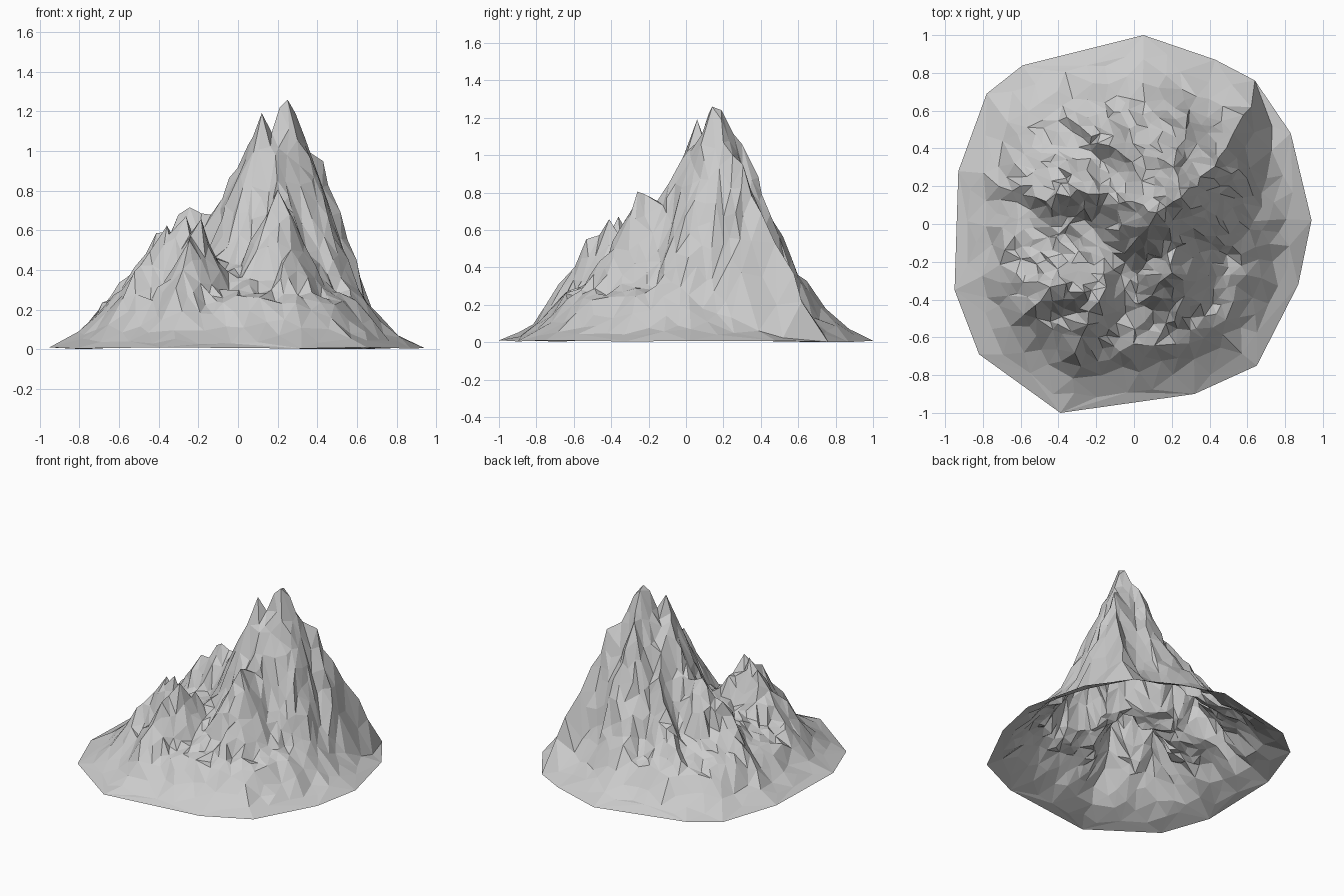
import bpy, bmesh, random
from mathutils import Vector, noise
from mathutils.geometry import delaunay_2d_cdt, intersect_point_line

random.seed(7)
if "Cube" in bpy.data.objects:
    bpy.data.objects.remove(bpy.data.objects["Cube"])

# Outline of the foot, counter-clockwise
RIM = [Vector(p) for p in (
    (.05, 1), (-.59, .84), (-.78, .69), (-.93, .28), (-.95, -.35), (-.82, -.69), (-.39, -1),
    (.32, -.9), (.65, -.75), (.87, -.32), (.94, .02), (.83, .48), (.64, .76), (.43, .87))]

# Crest lines that run down from the summit and the lower peaks
SUMMIT = (.25, .14, 1.26)
CRESTS = [[Vector(p) for p in line] for line in (
    (SUMMIT, (.21, .12, 1.22), (.17, .09, 1.09), (.12, .06, 1.19), (.05, .1, 1.03),
     (-.04, .12, .86), (-.15, .15, .69), (-.25, .17, .73), (-.4, .15, .58), (-.6, .2, .33)),
    (SUMMIT, (.2, -.02, .97), (.19, -.16, .77), (.2, -.25, .82), (.24, -.46, .42), (.3, -.63, .24)),
    ((-.1, -.12, .45), (-.2, -.4, .65), (-.27, -.36, .67), (-.36, -.33, .64), (-.53, -.44, .39)),
    ((-.2, -.4, .65), (-.26, -.52, .55), (-.32, -.67, .31)),
    (SUMMIT, (.29, .19, 1.19), (.35, .25, 1), (.42, .3, .95), (.48, .39, .7),
     (.53, .47, .52), (.58, .57, .36), (.62, .62, .22)),
    (SUMMIT, (.24, .19, 1.24), (.21, .3, 1.06), (.14, .44, .68), (.1, .54, .45), (.05, .65, .34)),
    (SUMMIT, (.3, .08, 1), (.36, .02, .72), (.5, -.06, .48), (.64, -.11, .25)),
    ((.12, .06, 1.19), (0, .34, .71), (-.13, .42, .55), (-.36, .56, .28)),
)]

# Steepest allowed height against the distance out to the foot
LIMIT = ((0, 1.4), (.3, 1.32), (.4, 1.1), (.5, .84), (.62, .41), (.74, .19),
         (.82, .1), (.9, .05), (1, .008))


def reach(p):
    """0 in the middle, 1 on the foot outline."""
    best = 0
    for a, b in zip(RIM, RIM[1:] + RIM[:1]):
        n = Vector((b.y - a.y, a.x - b.x))
        best = max(best, n.dot(p) / n.dot(a))
    return best


def limit(t):
    for (t0, z0), (t1, z1) in zip(LIMIT, LIMIT[1:]):
        if t <= t1:
            return z0 + (z1 - z0) * (t - t0) / (t1 - t0)
    return LIMIT[-1][1]


def height(p):
    t = reach(p)
    cap = limit(t)
    z = min(cap, .12 + .4 * (1 - t))
    near = 1
    for line in CRESTS:
        for a, b in zip(line, line[1:]):
            f = min(1, max(0, intersect_point_line(p, a.xy, b.xy)[1]))
            c = a.lerp(b, f)
            d = (c.xy - p).length
            near = min(near, d)
            # High crests fall away more steeply than low ones
            z = max(z, min(c.z - (1.2 + 1.1 * c.z) * d, max(cap, c.z - 3 * d)))
    # Gullies fan out from the summit, small crags lie over them
    r = p - Vector(SUMMIT).xy
    u = r.normalized() * 4
    gully = noise.noise(Vector((u.x, u.y, r.length * 2)))
    crag = noise.noise(Vector((p.x * 13, p.y * 13, 3)))
    rough = min(1, .1 + near * 9) * min(1, max(0, 1.05 - t) * 2.5)
    return max(.005, z + rough * (.04 * gully + .04 * crag))


# Scatter points: crests first, then fine in the middle and coarse at the foot
points = [p.copy() for p in RIM]
for line in CRESTS:
    for p in line:
        if min((p.xy - q).length for q in points) > .01:
            points.append(p.xy)
for i in range(9000):
    p = Vector((random.uniform(-1, 1), random.uniform(-1, 1)))
    t = reach(p)
    gap = .04 + .22 * max(0, t - .6) ** 1.2
    if t < .95 and all((p - q).length_squared > gap * gap for q in points):
        points.append(p)

flat, _, tris, *_ = delaunay_2d_cdt(points, [], [list(range(len(RIM)))], 1, 1e-5)

# Raise the points to the mountain and break up the faces
bm = bmesh.new()
for p in flat:
    t = reach(p)
    z = height(p)
    if t > .985:
        z = random.uniform(0, .012)
    elif z < 1:
        s = .015 * min(1, (1 - t) * 3)
        p = p + Vector((random.uniform(-s, s), random.uniform(-s, s)))
        z += random.uniform(-s, s)
    bm.verts.new((p.x, p.y, max(0, z)))
bm.verts.ensure_lookup_table()
for tri in tris:
    bm.faces.new([bm.verts[i] for i in tri])
bmesh.ops.recalc_face_normals(bm, faces=bm.faces)
if sum(f.normal.z for f in bm.faces) < 0:
    bmesh.ops.reverse_faces(bm, faces=bm.faces)

mesh = bpy.data.meshes.new("mountain")
bm.to_mesh(mesh)
bm.free()
mountain = bpy.data.objects.new("mountain", mesh)
bpy.context.collection.objects.link(mountain)

# Plain stone colour
stone = bpy.data.materials.new("grey stone")
stone.use_nodes = True
colour = (.6, .6, .6, 1)
stone.diffuse_color = colour
stone.node_tree.nodes["Principled BSDF"].inputs["Base Color"].default_value = colour
mesh.materials.append(stone)
